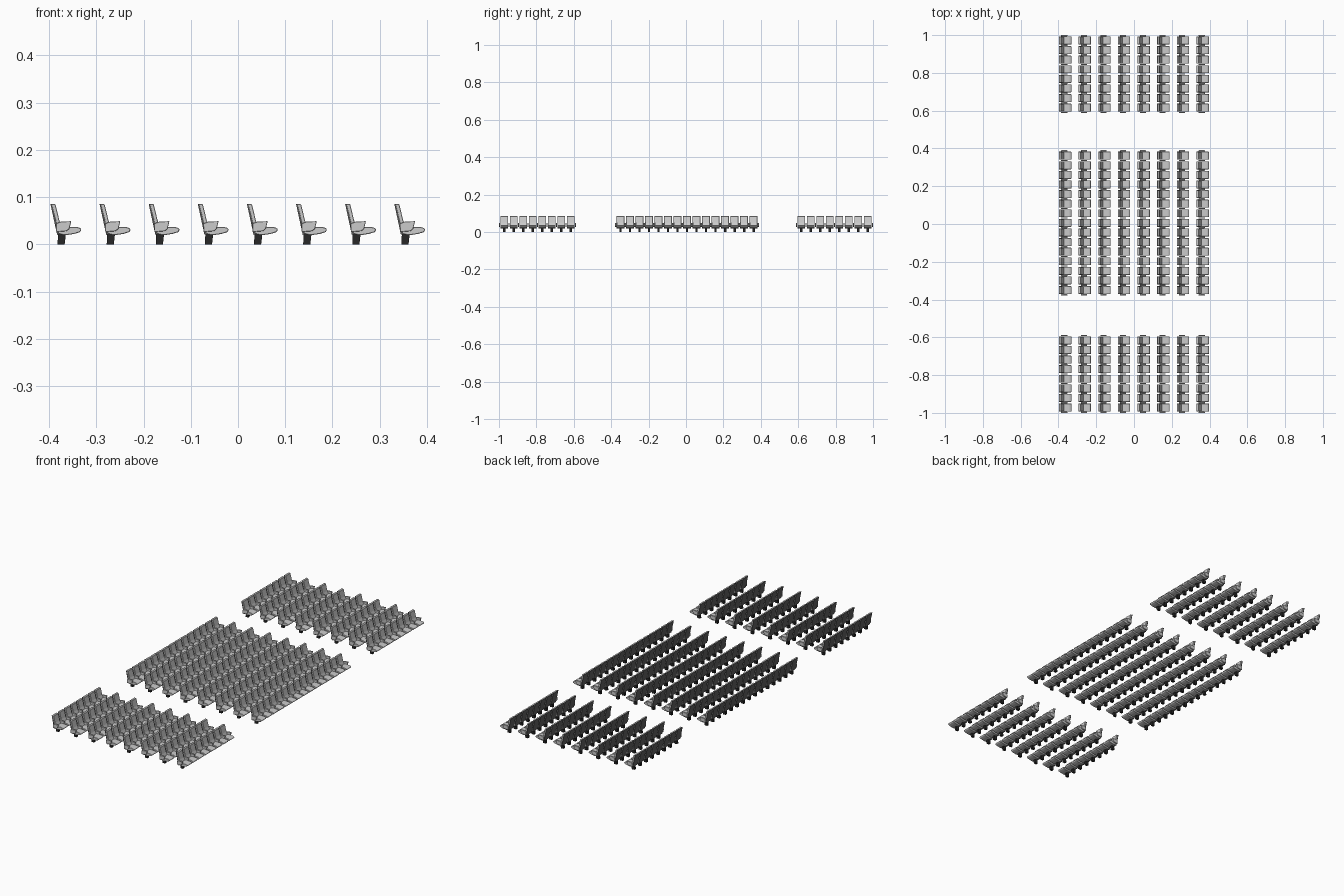
import bpy, bmesh

if "Cube" in bpy.data.objects:
    bpy.data.objects.remove(bpy.data.objects["Cube"])

ROWS, ROW_PITCH, ROW_X = 8, 0.104, -0.397
PITCH = 0.0508
BLOCKS = [("front", 8, -0.7938), ("middle", 15, 0.006), ("rear", 8, 0.7938)]


def material(name, v):
    m = bpy.data.materials.new(name)
    m.diffuse_color = (v, v, v, 1)
    m.use_nodes = True
    m.node_tree.nodes["Principled BSDF"].inputs["Base Color"].default_value = m.diffuse_color
    return m


BLACK = material("black_metal", 0.02)
DARK = material("dark_shell", 0.12)


def extrude_profile(name, pts, width, bevel=0.0):
    """Solid from a side profile (x, z), centred on y = 0."""
    bm = bmesh.new()
    face = bm.faces.new([bm.verts.new((x, -width / 2, z)) for x, z in pts])
    out = bmesh.ops.extrude_face_region(bm, geom=[face])
    verts = [g for g in out["geom"] if isinstance(g, bmesh.types.BMVert)]
    bmesh.ops.translate(bm, verts=verts, vec=(0, width, 0))
    bmesh.ops.recalc_face_normals(bm, faces=bm.faces)
    if bevel:
        bmesh.ops.bevel(bm, geom=bm.edges[:], offset=bevel, segments=1,
                        affect='EDGES', clamp_overlap=True)
    me = bpy.data.meshes.new(name)
    bm.to_mesh(me)
    bm.free()
    return me


# reclined backrest: thin rear shell and cushion
shell = extrude_profile("back_shell", [
    (0, 0.085), (0.003, 0.085), (0.011, 0.05), (0.019, 0.022), (0.014, 0.020)], 0.042)
cushion = extrude_profile("back_cushion", [
    (0.002, 0.085), (0.0105, 0.085), (0.019, 0.05), (0.027, 0.032), (0.017, 0.024)], 0.040, 0.001)
# seat pad with rounded nose
seat = extrude_profile("seat", [
    (0.016, 0.034), (0.03, 0.037), (0.055, 0.037), (0.063, 0.0345), (0.0655, 0.031),
    (0.063, 0.026), (0.05, 0.022), (0.03, 0.019), (0.014, 0.023)], 0.042, 0.0012)
# armrest panel between neighbouring seats
arm = extrude_profile("armrest", [
    (0.0115, 0.044), (0.022, 0.048), (0.044, 0.049), (0.040, 0.033),
    (0.034, 0.028), (0.012, 0.026)], 0.007, 0.0008)
# floor pedestal under each seat
leg = extrude_profile("pedestal", [
    (0.015, 0), (0.030, 0), (0.033, 0.025), (0.016, 0.025)], 0.012)

shell.materials.append(DARK)
leg.materials.append(BLACK)

# repeat every part along the row and over the rows
for block, count, cy in BLOCKS:
    for me, n in ((shell, count), (cushion, count), (seat, count),
                  (arm, count + 1), (leg, count)):
        ob = bpy.data.objects.new(f"{block}_{me.name}", me)
        bpy.context.collection.objects.link(ob)
        ob.location = (ROW_X, cy - PITCH * (n - 1) / 2, 0)
        for k, off in ((n, (0, PITCH, 0)), (ROWS, (ROW_PITCH, 0, 0))):
            mod = ob.modifiers.new("repeat", 'ARRAY')
            mod.count = k
            mod.use_relative_offset = False
            mod.use_constant_offset = True
            mod.constant_offset_displace = off
